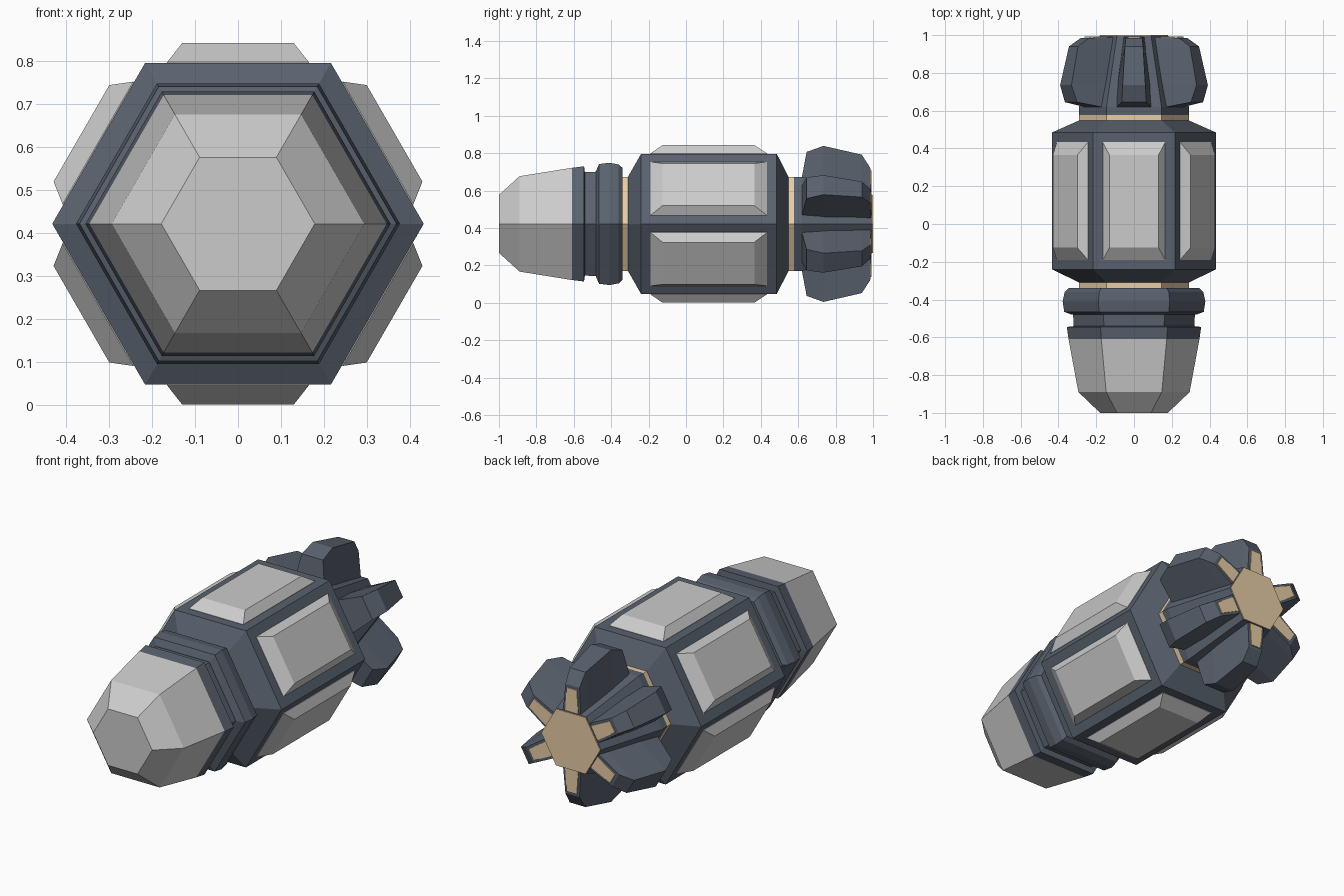
import bpy, bmesh
from math import pi, cos, sin, sqrt
from mathutils import Vector

if "Cube" in bpy.data.objects:
    bpy.data.objects.remove(bpy.data.objects["Cube"])

CZ = 0.4215  # height of the long axis


def material(name, rgb):
    m = bpy.data.materials.new(name)
    m.diffuse_color = (*rgb, 1)
    m.use_nodes = True
    m.node_tree.nodes["Principled BSDF"].inputs["Base Color"].default_value = m.diffuse_color
    return m


DARK = material("dark_slate", (0.10, 0.12, 0.155))
TAN = material("tan_glow", (0.80, 0.61, 0.38))


def finish(bm, name, mats=()):
    bmesh.ops.recalc_face_normals(bm, faces=bm.faces)
    me = bpy.data.meshes.new(name)
    bm.to_mesh(me)
    bm.free()
    for m in mats:
        me.materials.append(m)
    ob = bpy.data.objects.new(name, me)
    bpy.context.collection.objects.link(ob)
    return ob


def loft(bm, rings):
    """Skin a list of equal-length point rings and cap both ends."""
    vs = [[bm.verts.new(p) for p in r] for r in rings]
    n = len(vs[0])
    for a, b in zip(vs, vs[1:]):
        for i in range(n):
            bm.faces.new((a[i], a[(i + 1) % n], b[(i + 1) % n], b[i]))
    bm.faces.new(vs[0])
    return bm.faces.new(vs[-1])


def hex_part(name, profile, mat=None):
    """Six-sided solid along y from (y, flat distance) pairs."""
    bm = bmesh.new()
    loft(bm, [[(a * 2 / sqrt(3) * cos(k * pi / 3), y,
                CZ + a * 2 / sqrt(3) * sin(k * pi / 3)) for k in range(6)]
              for y, a in profile])
    return finish(bm, name, [mat] if mat else [])


def on_side(k, u, y, r):
    """Point on side k: u across the flat, y along, r outward."""
    t = pi / 6 + k * pi / 3
    return Vector((r * cos(t) - u * sin(t), y, CZ + r * sin(t) + u * cos(t)))


# Nose, collars and main body
hex_part("nose", [(-1.0, .155), (-.89, .255), (-.61, .30)])
hex_part("nose_collar", [(-.61, .30), (-.545, .308), (-.54, .27)], DARK)
hex_part("neck", [(-.545, .276), (-.465, .28)], DARK)
hex_part("front_ring", [(-.48, .285), (-.465, .32), (-.41, .327),
                        (-.36, .318), (-.34, .30)], DARK)
hex_part("front_band", [(-.345, .252), (-.305, .252)], TAN)
hex_part("body", [(-.31, .252), (-.24, .375), (.485, .375), (.548, .252)], DARK)
hex_part("rear_band", [(.545, .252), (.577, .252)], TAN)
hex_part("rear_core", [(.575, .252), (.62, .252), (.995, .157)], DARK)
hex_part("rear_cap", [(.99, .155), (1.0, .155)], TAN)

for k in range(6):
    # Raised bevelled panel on each flat of the body
    bm = bmesh.new()
    loft(bm, [[on_side(k, u, y, r) for u, y in
               ((-w, y0), (w, y0), (w, y1), (-w, y1))]
              for r, w, y0, y1 in ((.36, .165, -.19, .433),
                                   (.377, .165, -.19, .433),
                                   (.4215, .13, -.125, .365))])
    finish(bm, f"panel_{k}")

    # Tapered fin: sections of (base y, base r, base width, top y, top r, top width)
    bm = bmesh.new()
    back = loft(bm, [[on_side(k, u, y, r) for u, y, r in
                      ((-wb, yb, rb), (wb, yb, rb), (wt, yt, rt), (-wt, yt, rt))]
                     for yb, rb, wb, yt, rt, wt in
                     ((.61, .20, .10, .645, .385, .065),
                      (.735, .18, .09, .735, .417, .06),
                      (.94, .14, .062, .94, .37, .048),
                      (.99, .14, .055, .985, .30, .043))])
    finish(bm, f"fin_{k}", [DARK])

    # Glowing outlet set in the back of the fin
    bm = bmesh.new()
    loft(bm, [[on_side(k, u, y, r) for u, r in
               ((-.04, .15), (.04, .15), (.031, .285), (-.031, .285))]
              for y in (.975, .992)])
    finish(bm, f"fin_outlet_{k}", [TAN])
